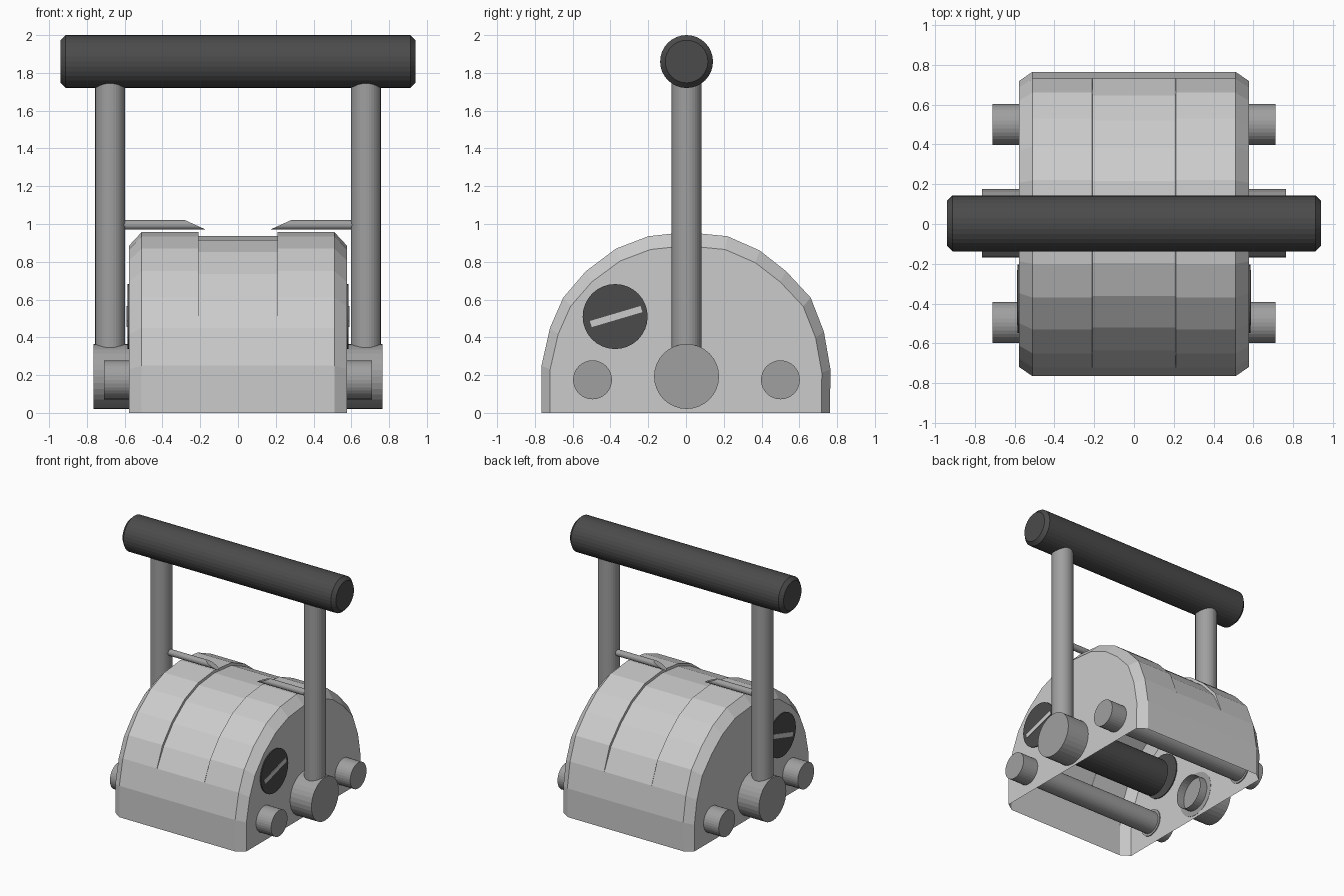
import bpy, bmesh, math
from mathutils import Matrix, Vector

if "Cube" in bpy.data.objects:
    bpy.data.objects.remove(bpy.data.objects["Cube"])


def material(name, v):
    m = bpy.data.materials.new(name)
    m.diffuse_color = (v, v, v, 1)
    m.use_nodes = True
    m.node_tree.nodes["Principled BSDF"].inputs["Base Color"].default_value = m.diffuse_color
    return m


DARK = material("dark_rubber", 0.07)
METAL = material("mid_grey_metal", 0.35)


def finish(bm, name, mat=None):
    bmesh.ops.recalc_face_normals(bm, faces=bm.faces)
    me = bpy.data.meshes.new(name)
    bm.to_mesh(me)
    bm.free()
    if mat:
        me.materials.append(mat)
    ob = bpy.data.objects.new(name, me)
    bpy.context.collection.objects.link(ob)
    return ob


def cylinder(name, a, b, r, mat=None, caps=True, bevel=0, slant=0):
    """Cylinder from point a to b; optional chamfered ends or slanted start cut."""
    a, b = Vector(a), Vector(b)
    bm = bmesh.new()
    bmesh.ops.create_cone(bm, cap_ends=caps, segments=32, radius1=r, radius2=r,
                          depth=(b - a).length)
    if bevel:
        rims = [e for e in bm.edges if any(len(f.verts) > 4 for f in e.link_faces)]
        bmesh.ops.bevel(bm, geom=rims, offset=bevel, segments=1, affect='EDGES', profile=0.5)
    rot = Vector((0, 0, 1)).rotation_difference(b - a).to_matrix().to_4x4()
    bmesh.ops.transform(bm, matrix=Matrix.Translation((a + b) / 2) @ rot, verts=bm.verts)
    if slant:
        for v in bm.verts:
            if abs(v.co.x - a.x) < 1e-4:
                v.co.x += slant * (v.co.z - a.z + r) / (2 * r)
    return finish(bm, name, mat)


# Domed housing: open-bottomed shell lofted along x
profile = [(-.765, 0), (-.765, .25), (-.72, .45), (-.65, .61), (-.53, .75), (-.37, .87),
           (-.2, .935), (0, .957), (.22, .935), (.39, .86), (.53, .75), (.66, .61),
           (.73, .43), (.765, .23), (.762, 0)]
end = [(y * .94, z * .925) for y, z in profile]
band = [(y * .98, z * .979) if z > .5 else (y, z) for y, z in profile]
stations = [(-.577, end), (-.51, profile), (-.21, profile), (-.208, band),
            (.208, band), (.21, profile), (.51, profile), (.577, end)]
bm = bmesh.new()
rows = [[bm.verts.new((x, y, z)) for y, z in p] for x, p in stations]
for r0, r1 in zip(rows, rows[1:]):
    for i in range(len(profile) - 1):
        quad = (r0[i], r0[i + 1], r1[i + 1], r1[i])
        bm.faces.new(quad)
bm.faces.new(rows[0])
bm.faces.new(rows[-1])
finish(bm, "domed_housing")

# Grip bar
cylinder("grip", (-.94, .003, 1.86), (.94, .003, 1.86), .14, DARK, bevel=.027)

# Mirrored side parts
for s, side in ((-1, "left"), (1, "right")):
    cylinder(side + "_hub", (s * .575, .003, .193), (s * .765, .003, .193), .172, METAL)
    cylinder(side + "_post", (s * .677, .003, .2), (s * .677, .003, 1.8), .079, METAL)
    for y, end_name in ((-.495, "front"), (.5, "back")):
        cylinder(f"{side}_{end_name}_boss", (s * .57, y, .175), (s * .71, y, .175), .103, METAL)
    # Slotted cap with a light bar
    cylinder(side + "_cap", (s * .57, -.375, .51), (s * .585, -.375, .51), .172, DARK)
    bm = bmesh.new()
    bmesh.ops.create_cube(bm, size=1)
    bmesh.ops.scale(bm, vec=(.008, .28, .034), verts=bm.verts)
    bmesh.ops.transform(bm, verts=bm.verts, matrix=Matrix.Translation((s * .585, -.37, .51))
                        @ Matrix.Rotation(math.radians(16.5), 4, 'X'))
    finish(bm, side + "_cap_slot")
    # Pointer needle above the dome, cut to a slanted tip
    cylinder(side + "_pointer", (s * .17, .003, .995), (s * .65, .003, .995), .025, METAL,
             slant=s * .11)

# Underside: two full-width rods, a roller and its open socket
for y, n in ((-.495, "front"), (.5, "back")):
    cylinder(n + "_rod", (-.575, y, .175), (.575, y, .175), .085, METAL)
cylinder("roller", (-.2, .003, .193), (.575, .003, .193), .14, DARK)
cylinder("roller_socket", (-.575, .003, .193), (-.51, .003, .193), .13, METAL, caps=False)
